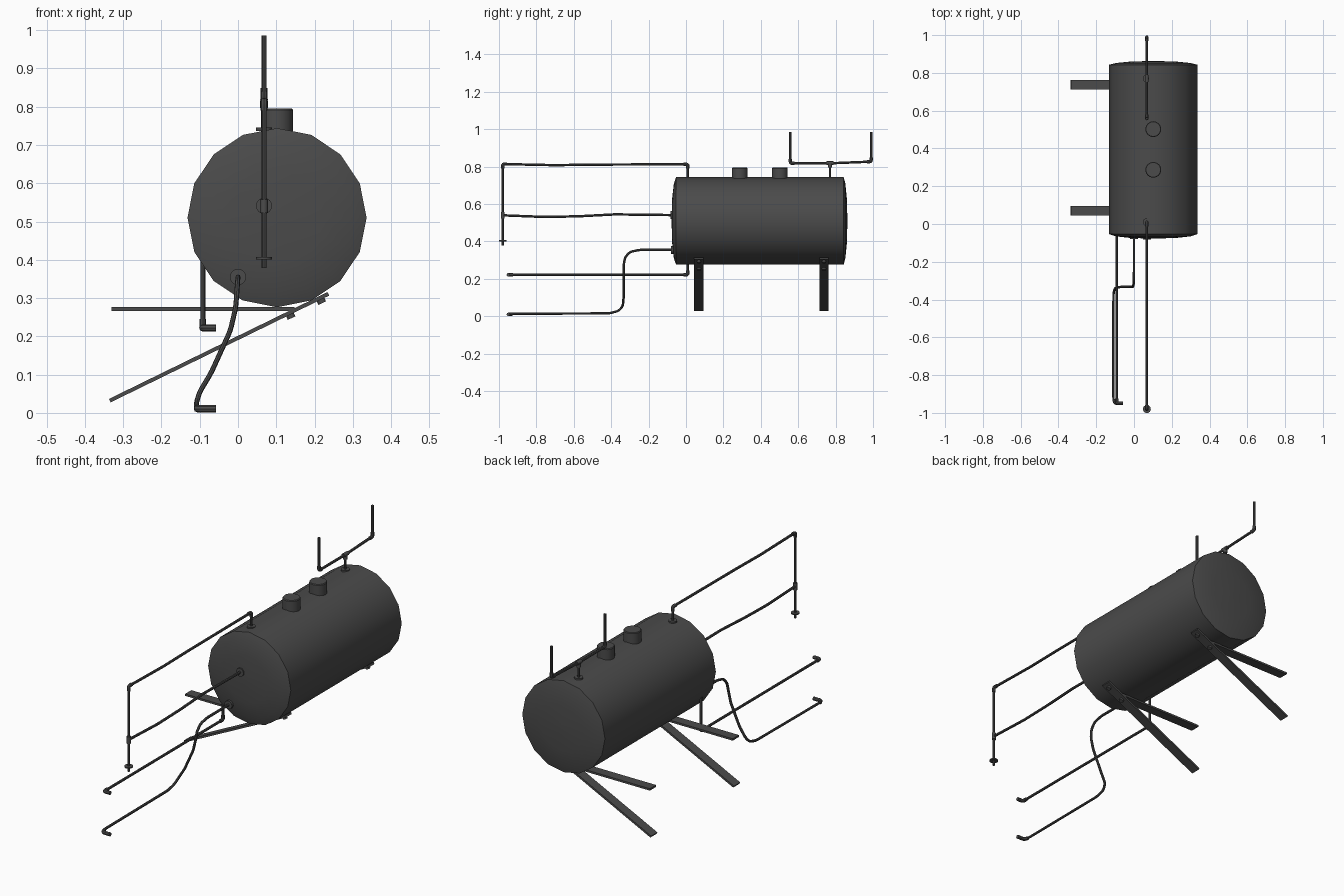
import bpy, bmesh, math
from mathutils import Vector, Matrix

if "Cube" in bpy.data.objects:
    bpy.data.objects.remove(bpy.data.objects["Cube"])

gray = bpy.data.materials.new("dark_gray_steel")
gray.diffuse_color = (0.07, 0.07, 0.07, 1)
gray.use_nodes = True
gray.node_tree.nodes["Principled BSDF"].inputs["Base Color"].default_value = gray.diffuse_color


def finish(name, mesh, smooth=True):
    obj = bpy.data.objects.new(name, mesh)
    bpy.context.collection.objects.link(obj)
    mesh.materials.clear()
    mesh.materials.append(gray)
    if smooth:
        bpy.ops.object.select_all(action='DESELECT')
        obj.select_set(True)
        bpy.context.view_layer.objects.active = obj
        bpy.ops.object.shade_smooth_by_angle(angle=math.radians(35))
    return obj


def lathe(name, profile, origin, axis, sides=16):
    """Turn (radius, height) points around an axis; ends are capped."""
    bm = bmesh.new()
    rings = [[bm.verts.new((r * math.cos(2 * math.pi * i / sides),
                            r * math.sin(2 * math.pi * i / sides), h))
              for i in range(sides)] for r, h in profile]
    for a, b in zip(rings, rings[1:]):
        for i in range(sides):
            j = (i + 1) % sides
            bm.faces.new((a[i], a[j], b[j], b[i]))
    bm.faces.new(rings[0])
    bm.faces.new(rings[-1])
    bmesh.ops.recalc_face_normals(bm, faces=bm.faces)
    rot = Vector((0, 0, 1)).rotation_difference(Vector(axis)).to_matrix().to_4x4()
    bm.transform(Matrix.Translation(origin) @ rot)
    mesh = bpy.data.meshes.new(name)
    bm.to_mesh(mesh)
    bm.free()
    return finish(name, mesh)


def disc(name, origin, axis, r, h):
    return lathe(name, [(r, -h / 2), (r, h / 2)], origin, axis)


def pipe(name, points, r=0.0065, bend=0.014):
    """Round tube along a path with rounded corners."""
    pts = [Vector(p) for p in points]
    path = [pts[0]]
    for p, c, n in zip(pts, pts[1:], pts[2:]):
        a = c + (p - c).normalized() * min(bend, (p - c).length * 0.45)
        b = c + (n - c).normalized() * min(bend, (n - c).length * 0.45)
        for k in range(5):
            t = k / 4
            path.append(a * (1 - t) ** 2 + c * 2 * t * (1 - t) + b * t * t)
    path.append(pts[-1])
    cu = bpy.data.curves.new(name, 'CURVE')
    cu.dimensions = '3D'
    cu.bevel_depth = r
    cu.bevel_resolution = 2
    cu.use_fill_caps = True
    sp = cu.splines.new('POLY')
    sp.points.add(len(path) - 1)
    for q, p in zip(sp.points, path):
        q.co = (*p, 1)
    tmp = bpy.data.objects.new(name + "_path", cu)
    bpy.context.collection.objects.link(tmp)
    dg = bpy.context.evaluated_depsgraph_get()
    mesh = bpy.data.meshes.new_from_object(tmp.evaluated_get(dg))
    bpy.data.objects.remove(tmp)
    mesh.name = name
    return finish(name, mesh)


def strip(name, a, b, y, width, thick):
    """Flat bar between two (x, z) points."""
    a, b = Vector((a[0], y, a[1])), Vector((b[0], y, b[1]))
    d = b - a
    bm = bmesh.new()
    bmesh.ops.create_cube(bm, size=1)
    bm.transform(Matrix.Translation((a + b) / 2)
                 @ Matrix.Rotation(-math.atan2(d.z, d.x), 4, 'Y')
                 @ Matrix.Diagonal((d.length, width, thick, 1)))
    mesh = bpy.data.meshes.new(name)
    bm.to_mesh(mesh)
    bm.free()
    return finish(name, mesh, False)


X, Y, Z = (1, 0, 0), (0, 1, 0), (0, 0, 1)
PX = 0.068

# Tank with shallow domed ends
lathe("tank", [(0.01, -0.077), (0.12, -0.074), (0.2, -0.065), (0.234, -0.053),
               (0.234, 0.843), (0.2, 0.852), (0.12, 0.86), (0.01, 0.863)],
      (0.102, 0, 0.51), Y)

# Filler caps
for i, y in enumerate((0.287, 0.502)):
    lathe(f"filler_cap_{i + 1}", [(0.042, 0.72), (0.042, 0.791), (0.039, 0.795)],
          (0.102, y, 0), Z)

# Support bars and bolts
for i, y in enumerate((0.069, 0.738)):
    strip(f"flat_bar_{i + 1}", (-0.33, 0.2715), (0.148, 0.2715), y, 0.05, 0.01)
    strip(f"slanted_bar_{i + 1}", (-0.335, 0.032), (0.236, 0.311), y, 0.05, 0.01)
    for j, (x, z) in enumerate(((0.137, 0.254), (0.217, 0.293))):
        disc(f"bar_bolt_{i + 1}_{j + 1}", (x, y, z), (-0.44, 0, 0.9), 0.011, 0.014)

# Front overhead vent line
pipe("front_vent_pipe", [(PX, 0.01, 0.73), (PX, 0.01, 0.813), (PX, -0.5, 0.811),
                         (PX, -0.7, 0.808), (PX, -0.98, 0.814), (PX, -0.98, 0.378)])
pipe("vent_elbow_rear", [(PX, 0.01, 0.79), (PX, 0.01, 0.813), (PX, -0.013, 0.813)], 0.009)
pipe("vent_elbow_front", [(PX, -0.957, 0.814), (PX, -0.98, 0.814), (PX, -0.98, 0.79)], 0.009)
disc("front_vent_flange", (PX, 0.01, 0.741), Z, 0.021, 0.008)
disc("drop_pipe_flange", (PX, -0.98, 0.404), Z, 0.021, 0.006)

# Middle line into the tank end
pipe("middle_pipe", [(PX, -0.98, 0.54), (PX, -0.75, 0.531), (PX, -0.57, 0.535),
                     (PX, -0.38, 0.545), (PX, -0.06, 0.541)])
disc("middle_pipe_tee", (PX, -0.98, 0.54), Z, 0.01, 0.036)
disc("middle_pipe_flange", (PX, -0.079, 0.541), Y, 0.021, 0.008)

# Rear forked vent
pipe("rear_riser", [(PX, 0.77, 0.73), (PX, 0.77, 0.822)])
pipe("rear_fork_pipe", [(PX, 0.558, 0.986), (PX, 0.558, 0.818), (PX, 0.77, 0.818),
                        (PX, 0.99, 0.827), (PX, 0.99, 0.986)])
disc("rear_tee_collar", (PX, 0.77, 0.806), Z, 0.011, 0.02)
disc("rear_tee_body", (PX, 0.77, 0.819), Y, 0.01, 0.036)
pipe("rear_elbow_near", [(PX, 0.558, 0.84), (PX, 0.558, 0.818), (PX, 0.58, 0.818)], 0.009)
pipe("rear_elbow_far", [(PX, 0.968, 0.826), (PX, 0.99, 0.827), (PX, 0.99, 0.849)], 0.009)
disc("rear_riser_flange", (PX, 0.77, 0.741), Z, 0.021, 0.008)

# Upper supply line under the tank
pipe("upper_supply_pipe", [(-0.092, 0.01, 0.42), (-0.092, 0.01, 0.222),
                           (-0.092, -0.95, 0.222), (-0.06, -0.95, 0.222)])
pipe("upper_supply_elbow", [(-0.092, -0.925, 0.222), (-0.092, -0.95, 0.222),
                            (-0.057, -0.95, 0.222)], 0.0095, 0.012)
pipe("upper_supply_bend", [(-0.092, 0.01, 0.245), (-0.092, 0.01, 0.222),
                           (-0.092, -0.013, 0.222)], 0.009)

# Lower supply line, an S bend out of the tank end
pipe("lower_supply_pipe", [(0, -0.055, 0.355), (0, -0.25, 0.355), (-0.001, -0.3, 0.344),
                           (-0.003, -0.326, 0.315), (-0.006, -0.333, 0.275),
                           (-0.02, -0.333, 0.215), (-0.07, -0.333, 0.105),
                           (-0.1, -0.338, 0.055), (-0.108, -0.36, 0.029),
                           (-0.109, -0.41, 0.016), (-0.109, -0.93, 0.013),
                           (-0.1, -0.95, 0.012), (-0.06, -0.95, 0.012)])
pipe("lower_supply_elbow", [(-0.107, -0.93, 0.011), (-0.098, -0.95, 0.0105),
                            (-0.057, -0.95, 0.0105)], 0.0095, 0.012)
disc("lower_supply_flange", (0, -0.073, 0.355), Y, 0.021, 0.012)
